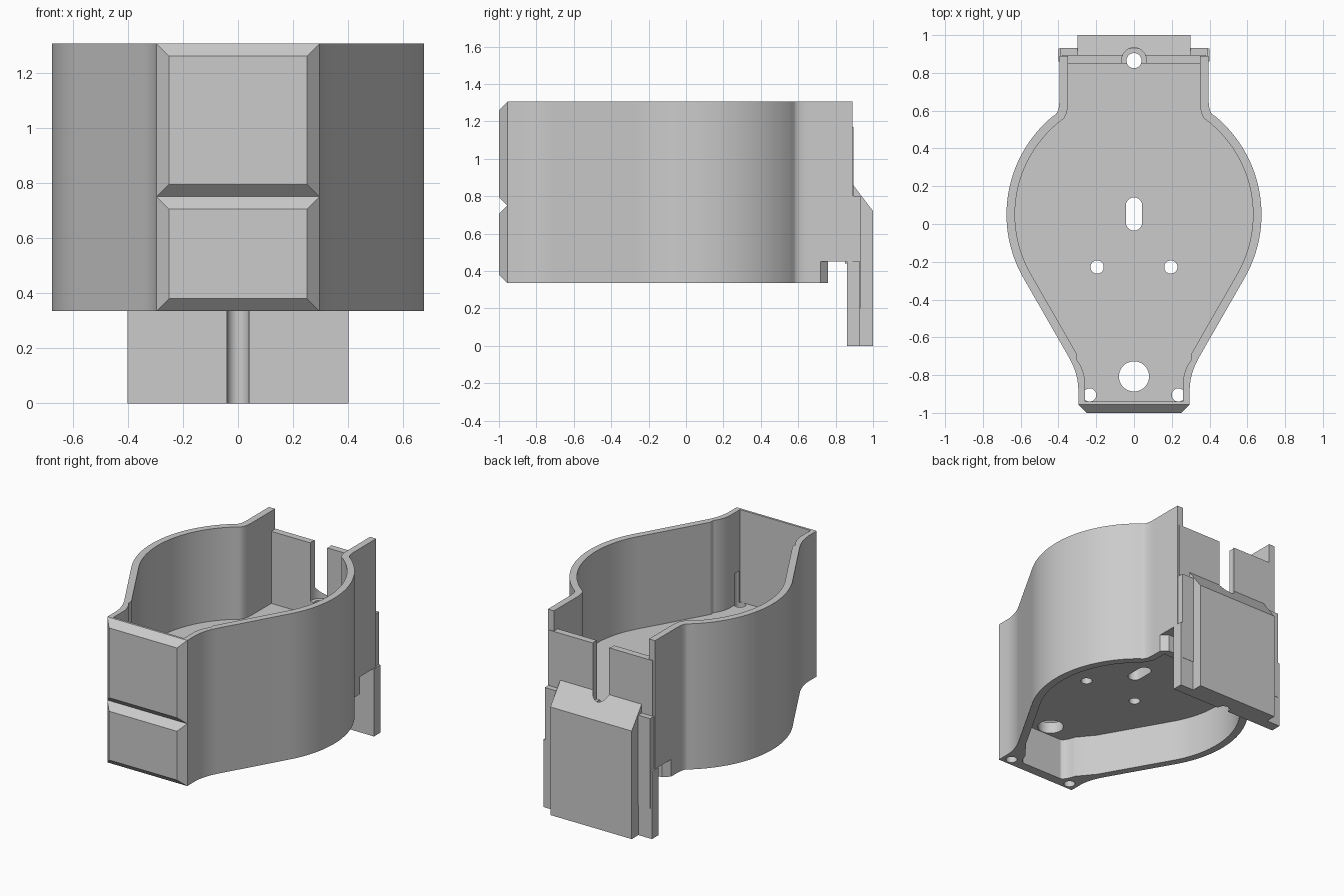
import bpy, bmesh, math
from mathutils import Matrix

cube = bpy.data.objects.get("Cube")
if cube:
    bpy.data.objects.remove(cube, do_unlink=True)

grey = bpy.data.materials.new("plain grey")
grey.use_nodes = True
grey.diffuse_color = (0.6, 0.6, 0.6, 1)
grey.node_tree.nodes["Principled BSDF"].inputs["Base Color"].default_value = (0.6, 0.6, 0.6, 1)

BASE, TOP = 0.335, 1.305
FLOOR_LOW, FLOOR_TOP = 0.615, 0.69


def prism(name, points, low, high, axis="z"):
    """Extrude a profile: (x, y) along z, or (y, z) along x."""
    bm = bmesh.new()
    place = (lambda a, b: (a, b, low)) if axis == "z" else (lambda a, b: (low, a, b))
    face = bm.faces.new([bm.verts.new(place(a, b)) for a, b in points])
    new = bmesh.ops.extrude_face_region(bm, geom=[face])["geom"]
    step = (0, 0, high - low) if axis == "z" else (high - low, 0, 0)
    bmesh.ops.translate(bm, vec=step, verts=[v for v in new if isinstance(v, bmesh.types.BMVert)])
    bmesh.ops.recalc_face_normals(bm, faces=bm.faces)
    mesh = bpy.data.meshes.new(name)
    bm.to_mesh(mesh)
    bm.free()
    mesh.materials.append(grey)
    obj = bpy.data.objects.new(name, mesh)
    bpy.context.collection.objects.link(obj)
    return obj


def box(name, x0, x1, y0, y1, z0, z1):
    return prism(name, [(x0, y0), (x1, y0), (x1, y1), (x0, y1)], z0, z1)


def rod(name, x, y, r, z0, z1, stretch=0.0):
    """Round rod, or a slot shape when stretched along y."""
    pts = []
    for i in range(32):
        a = 2 * math.pi * (i + 0.5) / 32
        pts.append((x + r * math.cos(a), y + r * math.sin(a) + math.copysign(stretch, math.sin(a))))
    return prism(name, pts, z0, z1)


def combine(target, tool, operation="DIFFERENCE"):
    mod = target.modifiers.new("combine", "BOOLEAN")
    mod.operation, mod.solver, mod.object = operation, "EXACT", tool
    bpy.context.view_layer.objects.active = target
    bpy.ops.object.modifier_apply(modifier=mod.name)
    bpy.data.objects.remove(tool, do_unlink=True)


def mirrored(half):
    """Close a right-hand half outline with its mirror image."""
    return half + [(-x, y) for x, y in reversed(half)]


def belly(r, start, end, steps=40):
    """Round middle of the outline."""
    out = []
    for i in range(steps + 1):
        a = math.radians(start + (end - start) * i / steps)
        out.append((r * math.cos(a), 0.05 + r * math.sin(a)))
    return out


def bend(p, c, q, steps=8):
    """Smooth corner from p to q, pulled towards c."""
    return [tuple((1 - t) ** 2 * a + 2 * t * (1 - t) * b + t * t * d for a, b, d in zip(p, c, q))
            for t in (i / steps for i in range(steps + 1))]


# Outer housing and the open space above the floor
outer = ([(0.295, -0.955)] + bend((0.295, -0.87), (0.297, -0.79), (0.345, -0.705))
         + belly(0.675, -30, 50) + bend((0.415, 0.58), (0.395, 0.6), (0.395, 0.66)) + [(0.395, 0.89)])
inner = ([(0.26, -0.94)] + bend((0.26, -0.83), (0.265, -0.77), (0.302, -0.72)) + [(0.302, -0.69)]
         + belly(0.63, -30, 51) + bend((0.375, 0.555), (0.35, 0.58), (0.35, 0.65)) + [(0.35, 0.95)])
housing = prism("housing", mirrored(outer), BASE, TOP)
combine(housing, prism("upper_space", mirrored(inner), FLOOR_TOP, TOP + 0.1))

# Underside cavity, with solid corners at the front
cavity = ([(0.12, -0.89)] + bend((0.15, -0.89), (0.18, -0.88), (0.2, -0.81)) + [(0.29, -0.70)]
          + belly(0.625, -30, 51) + [(0.35, 0.61), (0.35, 0.71)])
combine(housing, prism("lower_space", mirrored(cavity), BASE - 0.1, FLOOR_LOW))

# Step under the rear, with slanted corners
step = [(0.5, 0.62), (0.5, 1.1), (-0.5, 1.1), (-0.5, 0.62), (-0.395, 0.72),
        (-0.355, 0.76), (0.355, 0.76), (0.395, 0.72)]
combine(housing, prism("rear_step", step, BASE - 0.1, 0.45))

# Rear wall, panel and side flanges
for part in (box("rear_wall", -0.38, 0.38, 0.85, 0.895, 0.44, 1.17),
             box("rear_panel", -0.4, 0.4, 0.86, 0.93, 0, 0.45),
             box("rear_flange", -0.388, 0.388, 0.87, 0.932, 0.2, 0.8),
             prism("rear_cover", [(0.88, 0), (1.0, 0), (1.0, 0.72), (0.88, 0.878)], -0.3, 0.3, "x")):
    combine(housing, part, "UNION")

# Rear cable slot and the narrow channel below it
combine(housing, rod("slot", 0, 0.868, 0.065, 0.78, TOP + 0.1))
combine(housing, rod("channel", 0, 0.865, 0.04, -0.1, TOP))

# Floor holes
holes = [(0, -0.807, 0.08, 0), (0, 0.053, 0.043, 0.045)]
for side in (-1, 1):
    holes += [(side * 0.195, -0.228, 0.035, 0), (side * 0.235, -0.905, 0.035, 0)]
for x, y, r, stretch in holes:
    combine(housing, rod("hole", x, y, r, 0.2, 0.9, stretch))


# Bevelled front plates
def front_plate(name, z0, z1):
    plate = box(name, -0.295, 0.295, -1.0, -0.955, z0, z1)
    mid, half = (z0 + z1) / 2, (z1 - z0) / 2
    for v in plate.data.vertices:
        if v.co.y < -0.98:
            v.co.x *= 0.25 / 0.295
            v.co.z = mid + (v.co.z - mid) * (half - 0.045) / half


front_plate("upper_front_plate", 0.75, TOP)
front_plate("lower_front_plate", BASE, 0.75)

# Smooth the curved walls and keep the edges crisp
bpy.ops.object.select_all(action="DESELECT")
housing.select_set(True)
bpy.context.view_layer.objects.active = housing
bpy.ops.object.shade_smooth_by_angle(angle=math.radians(25))
